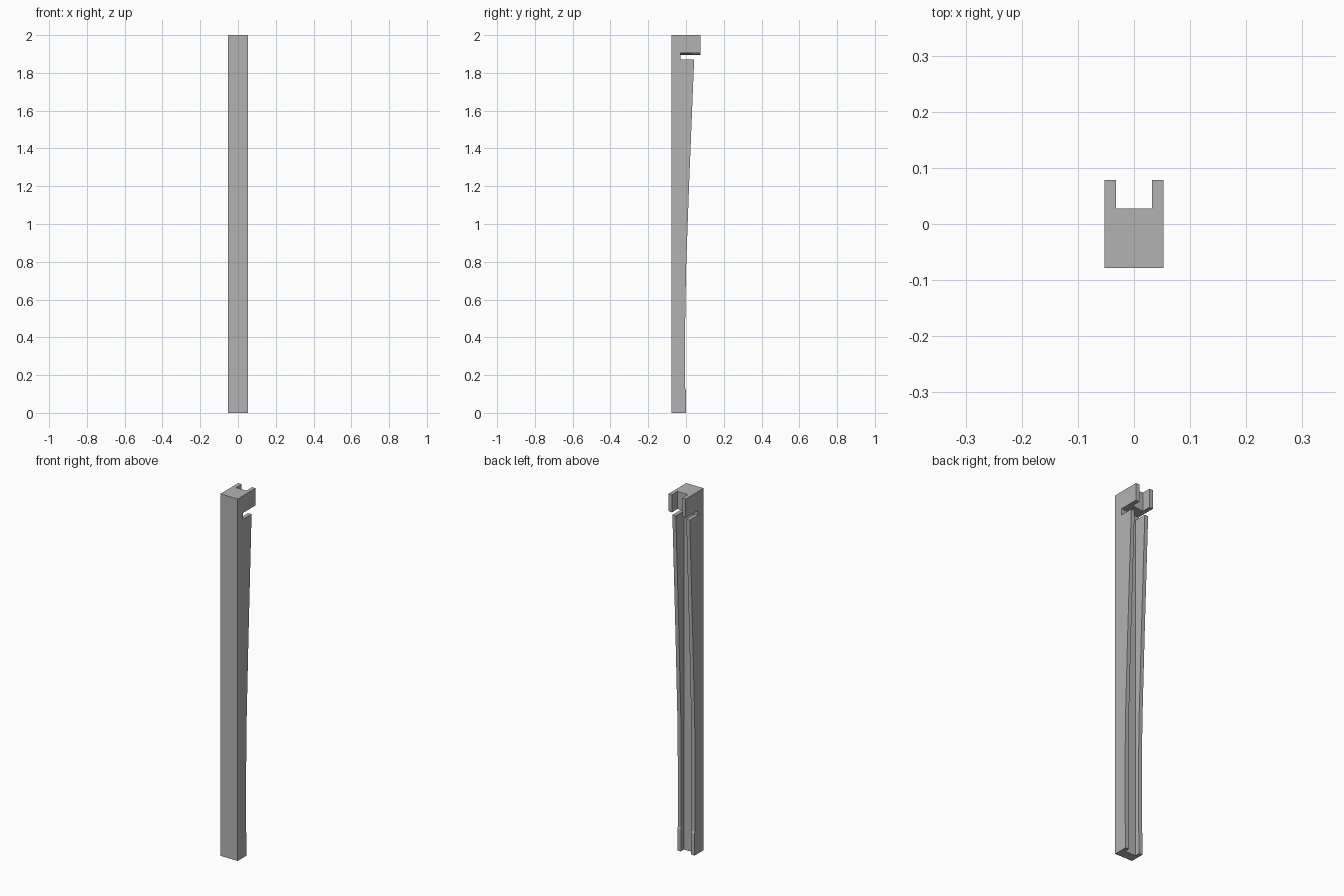
import bpy
import bmesh
from mathutils import Vector

cube = bpy.data.objects.get("Cube")
if cube:
    bpy.data.objects.remove(cube, do_unlink=True)

HALF_W, FRONT, BACK, TOP = 0.053, -0.078, 0.078, 2.0
SLOT_LOW, SLOT_HIGH, SLOT_FLOOR = 1.87, 1.905, -0.03
CHANNEL_HALF = 0.032

grey = bpy.data.materials.new("plain grey")
grey.use_nodes = True
grey.diffuse_color = (0.45, 0.45, 0.45, 1)
grey.node_tree.nodes["Principled BSDF"].inputs["Base Color"].default_value = grey.diffuse_color


def extrude_profile(name, profile, half_width):
    """Extrude a side profile of (y, z) points across x."""
    bm = bmesh.new()
    face = bm.faces.new([bm.verts.new((-half_width, y, z)) for y, z in profile])
    new = bmesh.ops.extrude_face_region(bm, geom=[face])["geom"]
    verts = [v for v in new if isinstance(v, bmesh.types.BMVert)]
    bmesh.ops.translate(bm, verts=verts, vec=Vector((2 * half_width, 0, 0)))
    bmesh.ops.recalc_face_normals(bm, faces=bm.faces)
    mesh = bpy.data.meshes.new(name)
    bm.to_mesh(mesh)
    bm.free()
    mesh.materials.append(grey)
    obj = bpy.data.objects.new(name, mesh)
    bpy.context.collection.objects.link(obj)
    return obj


def cut_channel(target, floor_y, z0, z1):
    """Cut a square channel into the back of the target."""
    box = [(floor_y, z0), (0.2, z0), (0.2, z1), (floor_y, z1)]
    cutter = extrude_profile("channel_cutter", box, CHANNEL_HALF)
    cutter.hide_render = True
    mod = target.modifiers.new("channel", 'BOOLEAN')
    mod.operation = 'DIFFERENCE'
    mod.solver = 'EXACT'
    mod.object = cutter
    bpy.context.view_layer.objects.active = target
    bpy.ops.object.modifier_apply(modifier=mod.name)
    bpy.data.objects.remove(cutter, do_unlink=True)


# Side outline: straight front, hooked head, cross slot, tapering back edge
taper = [(0.043, SLOT_LOW), (0.016, 1.2), (0.0, 0.75), (-0.004, 0.5),
         (-0.004, 0.13), (0.0, 0.12), (0.0, 0.0)]
outline = [(FRONT, 0), (FRONT, TOP), (BACK, TOP), (BACK, SLOT_HIGH),
           (SLOT_FLOOR, SLOT_HIGH), (SLOT_FLOOR, SLOT_LOW)] + taper
post = extrude_profile("channelled_post", outline, HALF_W)

# Slight sideways slope on the underside of the head
for v in post.data.vertices:
    if abs(v.co.z - SLOT_HIGH) < 1e-4 and v.co.x < 0:
        v.co.z -= 0.01

# Deep channel down the shaft, shallower one through the head
cut_channel(post, -0.028, -0.1, SLOT_LOW + 0.012)
cut_channel(post, 0.028, SLOT_LOW + 0.012, TOP + 0.1)
